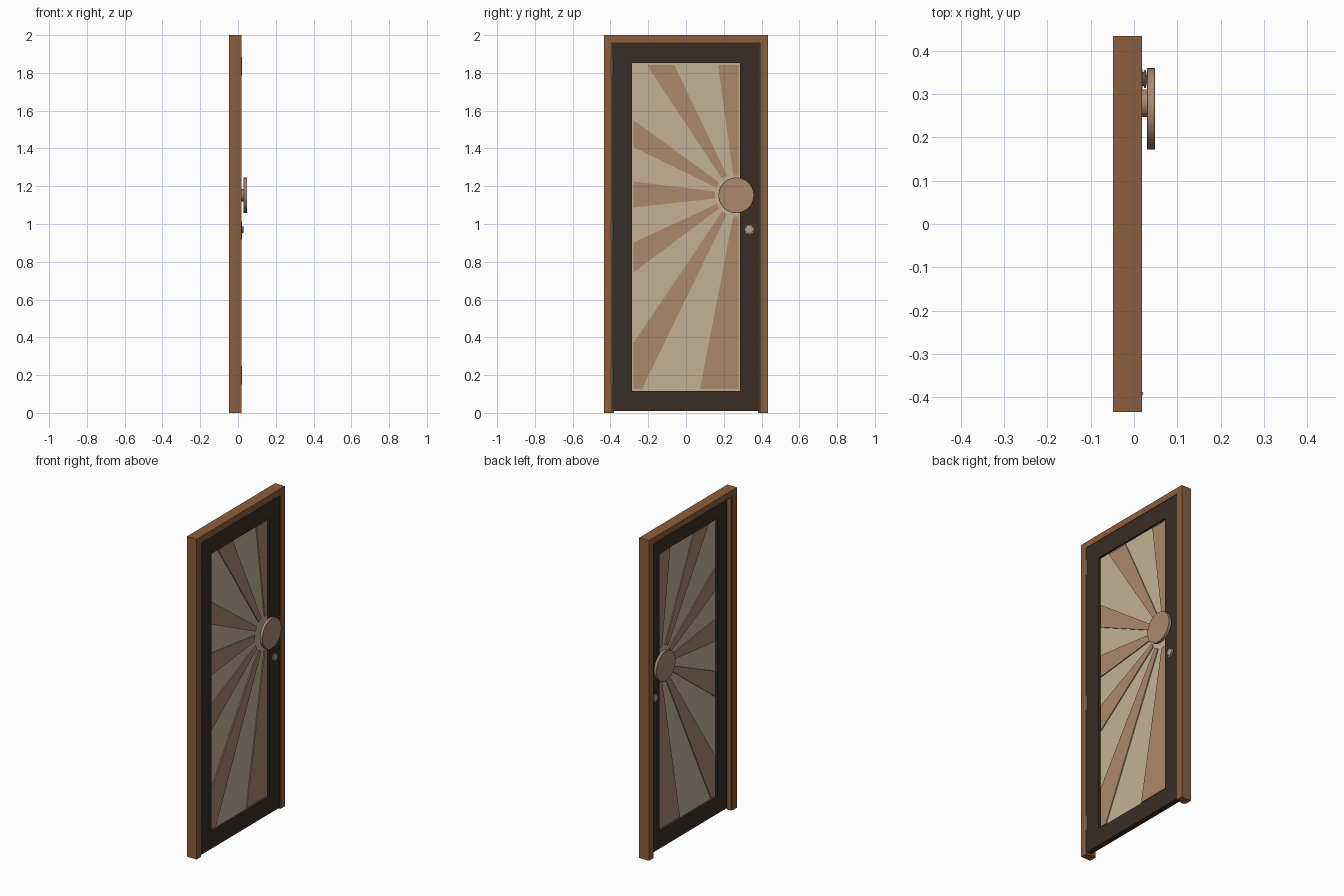
import bpy, bmesh, math
from mathutils import Matrix, Vector

if "Cube" in bpy.data.objects:
    bpy.data.objects.remove(bpy.data.objects["Cube"])


def mat(name, r, g, b):
    m = bpy.data.materials.new(name)
    m.diffuse_color = (r, g, b, 1)
    m.use_nodes = True
    m.node_tree.nodes["Principled BSDF"].inputs["Base Color"].default_value = m.diffuse_color
    return m


FRAME = mat("frame_brown", .262, .114, .046)
DARK = mat("dark_walnut", .043, .026, .017)
CREAM = mat("pale_wood", .558, .435, .300)
TAN = mat("tan_wood", .413, .250, .155)
METAL = mat("brushed_metal", .42, .37, .29)


def finish(bm, name, material, smooth=False):
    bmesh.ops.recalc_face_normals(bm, faces=bm.faces)
    me = bpy.data.meshes.new(name)
    bm.to_mesh(me)
    bm.free()
    me.materials.append(material)
    ob = bpy.data.objects.new(name, me)
    bpy.context.collection.objects.link(ob)
    if smooth:
        bpy.ops.object.select_all(action='DESELECT')
        ob.select_set(True)
        bpy.context.view_layer.objects.active = ob
        bpy.ops.object.shade_smooth_by_angle(angle=math.radians(35))
    return ob


def box(name, x0, x1, y0, y1, z0, z1, material):
    bm = bmesh.new()
    m = Matrix.Translation(((x0 + x1) / 2, (y0 + y1) / 2, (z0 + z1) / 2))
    m = m @ Matrix.Diagonal((x1 - x0, y1 - y0, z1 - z0, 1))
    bmesh.ops.create_cube(bm, size=1, matrix=m)
    return finish(bm, name, material)


def extrude_x(name, pts, x0, x1, material, smooth=False):
    """Outline in the (y, z) plane made solid between x0 and x1."""
    bm = bmesh.new()
    f = bm.faces.new([bm.verts.new((x0, y, z)) for y, z in pts])
    r = bmesh.ops.extrude_face_region(bm, geom=[f])
    vs = [v for v in r["geom"] if isinstance(v, bmesh.types.BMVert)]
    bmesh.ops.translate(bm, vec=(x1 - x0, 0, 0), verts=vs)
    return finish(bm, name, material, smooth)


def lathe_x(name, profile, cy, cz, side, n, material):
    """Revolve (x, radius) points about an axis along x; caps both ends."""
    bm = bmesh.new()
    rings = []
    for x, r in profile:
        rings.append([bm.verts.new((side * x, cy + r * math.cos(2 * math.pi * i / n),
                                    cz + r * math.sin(2 * math.pi * i / n))) for i in range(n)])
    for a, b in zip(rings, rings[1:]):
        for i in range(n):
            j = (i + 1) % n
            bm.faces.new((a[i], a[j], b[j], b[i]))
    bm.faces.new(rings[0])
    bm.faces.new(rings[-1])
    return finish(bm, name, material, True)


XB, XF = -.0485, .0185      # frame depth
T = .0165                   # half thickness of the leaf
W, IN = .435, .392          # frame half width, opening half width

# Outer frame: one upside-down U
extrude_x("door_frame", [(-W, 0), (-W, 2), (W, 2), (W, 0), (IN, 0), (IN, 1.962),
                         (-IN, 1.962), (-IN, 0)], XB, XF, FRAME)
# Stop behind the leaf
S = .382
extrude_x("door_stop", [(-IN, 0), (-IN, 1.962), (IN, 1.962), (IN, 0), (S, 0), (S, 1.952),
                        (-S, 1.952), (-S, 0)], -.042, -.0175, FRAME)

# Leaf: two stiles with rails between
P = .286
box("hinge_stile", -T, T, -.390, -P, .01, 1.96, DARK)
box("lock_stile", -T, T, P, .390, .01, 1.96, DARK)
box("top_rail", -T, T, -P, P, 1.852, 1.96, DARK)
box("bottom_rail", -T, T, -P, P, .01, .117, DARK)
box("centre_panel", -.004, .004, -P, P, .117, 1.852, CREAM)

# Sun rays showing on both faces of the panel
L, R, TOP, BOT = -.277, .278, 1.842, .127
rays = [
    [(-.207, TOP), (-.062, TOP), (.217, 1.257), (.191, 1.241)],
    [(.170, TOP), (R, TOP), (R, 1.257), (.250, 1.257)],
    [(L, 1.549), (L, 1.406), (.159, 1.194), (.175, 1.220)],
    [(L, 1.225), (L, 1.088), (.154, 1.135), (.154, 1.172)],
    [(L, .902), (L, .743), (.175, 1.082), (.162, 1.105)],
    [(L, .371), (L, BOT), (-.233, BOT), (.217, 1.050), (.191, 1.066)],
    [(.074, BOT), (R, BOT), (R, 1.040), (.250, 1.040)],
]
for i, pts in enumerate(rays):
    extrude_x(f"sun_ray_{i + 1}", pts, -.010, .010, TAN)

# Sun disc handles and knobs, one on each side
for side, tag in ((1, "outer"), (-1, "inner")):
    lathe_x(f"sun_disc_{tag}", [(.030, .093), (.031, .094), (.0475, .094), (.0485, .093)],
            .266, 1.152, side, 64, TAN)
    lathe_x(f"disc_mount_{tag}", [(.003, .032), (.0305, .032)], .279, 1.152, side, 32, TAN)
    lathe_x(f"knob_{tag}", [(.016, .024), (.019, .024), (.020, .016), (.022, .016),
                            (.024, .021), (.027, .020), (.029, .014), (.030, .005)],
            .335, .970, side, 16, METAL)

# Hinge knuckles
for i, z in enumerate((.197, .966, 1.835)):
    bm = bmesh.new()
    bmesh.ops.create_cone(bm, cap_ends=True, segments=16, radius1=.005, radius2=.005,
                          depth=.096, matrix=Matrix.Translation(Vector((.0165, -.392, z))))
    finish(bm, f"hinge_{i + 1}", METAL, True)
